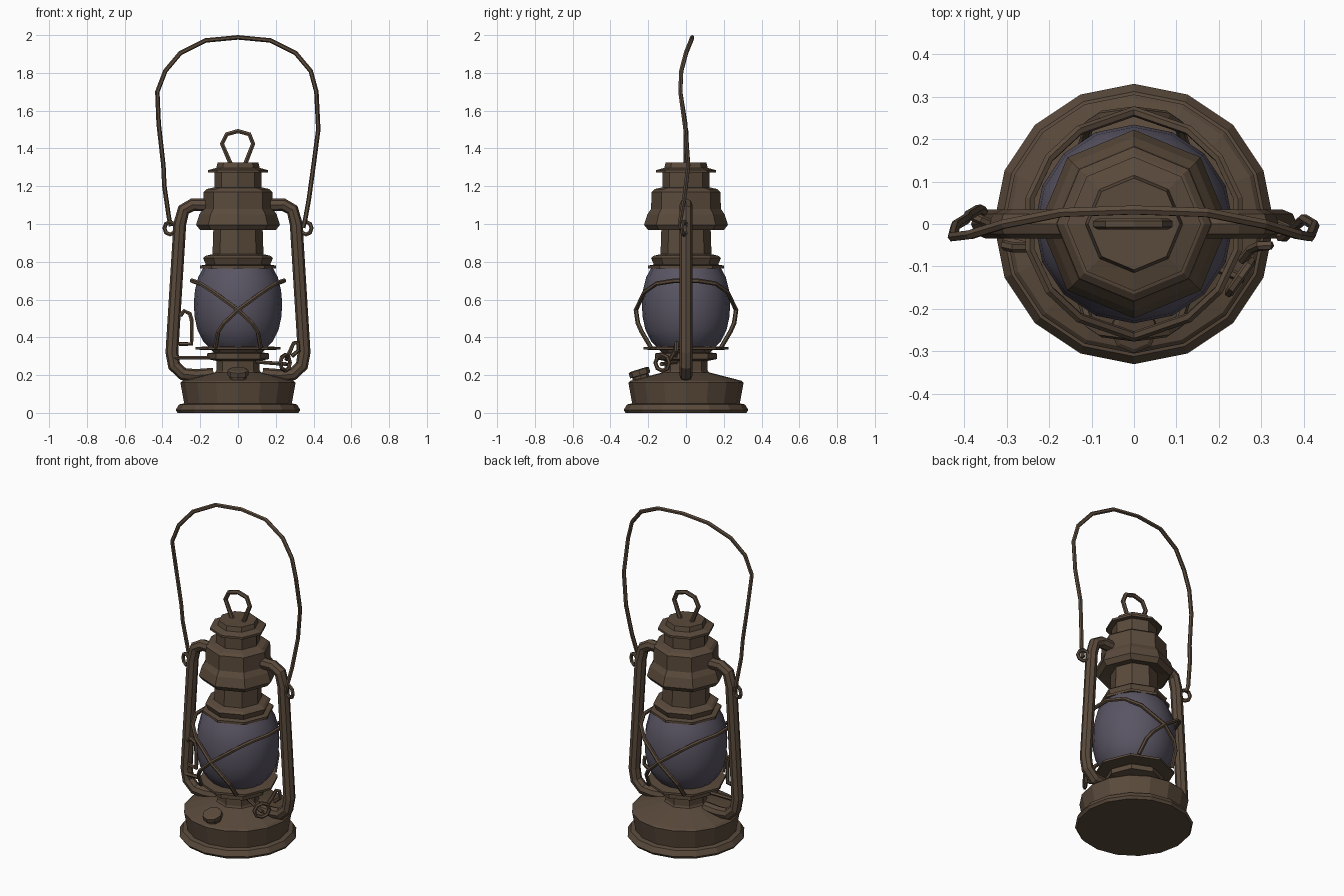
import bpy, bmesh, math
from mathutils import Vector, Matrix

if "Cube" in bpy.data.objects:
    bpy.data.objects.remove(bpy.data.objects["Cube"])


def mat(name, rgb):
    m = bpy.data.materials.new(name)
    m.diffuse_color = (*rgb, 1)
    m.use_nodes = True
    m.node_tree.nodes["Principled BSDF"].inputs["Base Color"].default_value = m.diffuse_color
    return m


BROWN = mat("aged brown metal", (0.102, 0.068, 0.044))
GLASS = mat("smoky violet glass", (0.100, 0.090, 0.125))


def lathe(name, profile, sides, material=BROWN, smooth=False):
    """Closed solid of revolution from (radius, z) points, bottom to top."""
    bm = bmesh.new()
    rings = []
    for r, z in profile:
        rings.append([bm.verts.new((r * math.cos(2 * math.pi * i / sides),
                                    r * math.sin(2 * math.pi * i / sides), z))
                      for i in range(sides)])
    for a, b in zip(rings, rings[1:]):
        for i in range(sides):
            j = (i + 1) % sides
            bm.faces.new((a[i], a[j], b[j], b[i]))
    bm.faces.new(rings[0][::-1])
    bm.faces.new(rings[-1])
    for f in bm.faces:
        f.smooth = smooth and len(f.verts) == 4
    me = bpy.data.meshes.new(name)
    bm.to_mesh(me)
    bm.free()
    me.materials.append(material)
    ob = bpy.data.objects.new(name, me)
    bpy.context.collection.objects.link(ob)
    return ob


def wire(name, pts, radius, res=1, closed=False):
    """Faceted round wire along points, converted to a mesh."""
    cu = bpy.data.curves.new(name, 'CURVE')
    cu.dimensions = '3D'
    cu.bevel_depth = radius
    cu.bevel_resolution = res
    cu.use_fill_caps = True
    sp = cu.splines.new('POLY')
    sp.points.add(len(pts) - 1)
    for p, co in zip(sp.points, pts):
        p.co = (*co, 1)
    sp.use_cyclic_u = closed
    sp.use_smooth = False
    cu.materials.append(BROWN)
    ob = bpy.data.objects.new(name, cu)
    bpy.context.collection.objects.link(ob)
    bpy.ops.object.select_all(action='DESELECT')
    ob.select_set(True)
    bpy.context.view_layer.objects.active = ob
    bpy.ops.object.convert(target='MESH')
    return bpy.context.object


def ring(name, centre, rx, rz, turn, radius, n=8):
    """Wire loop standing upright, turned about z."""
    pts = []
    for i in range(n):
        a = 2 * math.pi * i / n
        v = Matrix.Rotation(turn, 3, 'Z') @ Vector((rx * math.cos(a), 0, rz * math.sin(a)))
        pts.append(v + Vector(centre))
    return wire(name, pts, radius, closed=True)


# fuel tank base
lathe("fuel_tank", [(0.32, 0.0), (0.33, 0.015), (0.312, 0.045), (0.285, 0.05),
                    (0.305, 0.16), (0.295, 0.17), (0.12, 0.215)], 16)

# burner collar and gallery plate
lathe("burner", [(0.135, 0.19), (0.115, 0.225), (0.115, 0.275), (0.165, 0.285),
                 (0.165, 0.315), (0.13, 0.32), (0.14, 0.332), (0.225, 0.335),
                 (0.225, 0.348), (0.165, 0.352)], 8)

# glass globe
lathe("glass_globe", [(0.145, 0.34), (0.185, 0.38), (0.215, 0.44), (0.23, 0.51),
                      (0.234, 0.58), (0.228, 0.65), (0.21, 0.72), (0.18, 0.775)],
      16, GLASS, True)

# chimney holder, hood and cap
lathe("chimney", [(0.2, 0.765), (0.2, 0.78), (0.17, 0.785), (0.185, 0.82), (0.17, 0.832),
                  (0.135, 0.84), (0.13, 0.99)], 8)
lathe("hood", [(0.13, 0.985), (0.2, 0.967), (0.222, 0.995), (0.205, 1.05), (0.185, 1.08),
               (0.182, 1.17), (0.165, 1.185), (0.12, 1.195)], 8)
lathe("chimney_cap", [(0.125, 1.185), (0.125, 1.275), (0.158, 1.272), (0.158, 1.285),
                      (0.115, 1.297), (0.108, 1.325)], 8)
wire("top_lifting_loop", [(-.035, 0, 1.31), (-.085, 0, 1.425), (-.06, 0, 1.475), (0, 0, 1.492),
                          (.06, 0, 1.475), (.08, 0, 1.425), (.035, 0, 1.31)], 0.013)

# side air tubes with handle ears
for s, side in ((-1, "left"), (1, "right")):
    path = [(.14, 1.10), (.24, 1.102), (.288, 1.075), (.308, 1.0), (.35, .32),
            (.338, .25), (.29, .205), (.22, .198), (.13, .205)]
    wire(side + "_air_tube", [(s * x, 0, z) for x, z in path], 0.034, 2)
    ring(side + "_handle_ear", (s * .36, -s * .01, .978), .032, .034, -s * .4 * s, .011)
    # guard wire: front foot, over the side, back foot
    half = [(.12, -.185, .345), (.105, -.235, .43), (.075, -.255, .475), (0, -.265, .545),
            (-.13, -.22, .64), (-.2, -.155, .685), (-.245, -.06, .70)]
    loop = half + [(x, -y, z) for x, y, z in half[::-1]]
    wire(side + "_guard_wire", [(-s * x, y, z) for x, y, z in loop], 0.012)

# bail handle
wire("bail_handle", [(-.355, .03, .99), (-.365, .035, 1.03), (-.39, .02, 1.2), (-.395, .012, 1.31),
                     (-.42, -.003, 1.53), (-.427, -.03, 1.70), (-.385, -.025, 1.81),
                     (-.305, 0, 1.905), (-.17, .027, 1.972), (0, .033, 1.988),
                     (.17, .027, 1.972), (.305, 0, 1.905), (.385, -.025, 1.81),
                     (.415, -.03, 1.70), (.425, -.003, 1.5), (.40, .012, 1.31),
                     (.375, -.01, 1.13), (.355, -.03, 1.02), (.345, -.03, .98)], 0.012)

# filler cap on the front slope
cap = lathe("filler_cap", [(.045, -.03), (.045, .005), (.056, .008), (.056, .035), (.045, .04)], 8)
cap.location = (0, -.24, .192)
cap.rotation_euler = (math.radians(17), 0, 0)

# globe lifting lever and cross rod
wire("lifting_lever", [(-.305, -.05, .515), (-.285, -.055, .54), (-.255, -.055, .525),
                       (-.245, -.055, .49), (-.245, -.055, .365), (-.31, -.04, .365)], 0.012)
wire("cross_rod", [(-.34, -.02, .292), (.13, -.02, .292)], 0.012)

# wick crank with its bent loop, and the catch beside the right tube
wire("wick_rod", [(.1, -.05, .27), (.2, -.105, .262), (.26, -.13, .258)], 0.011)
ring("wick_crank_loop", (.25, -.125, .265), .045, .042, math.radians(55), .011)
wire("right_catch", [(.255, -.085, .28), (.275, -.06, .325), (.295, -.05, .37), (.318, -.05, .372),
                     (.32, -.05, .33), (.285, -.055, .30)], 0.011)
